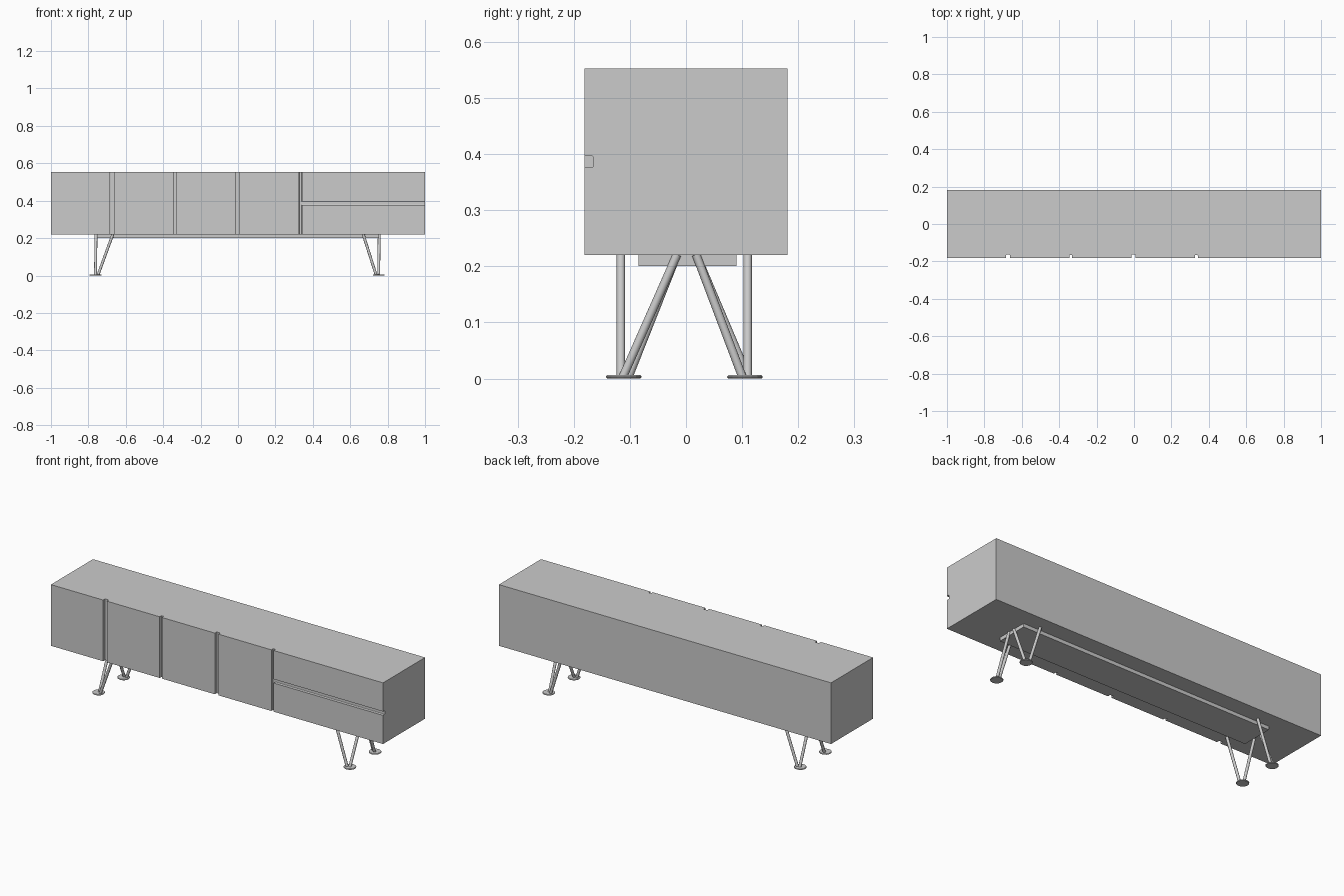
import bpy
from mathutils import Vector

if "Cube" in bpy.data.objects:
    bpy.data.objects.remove(bpy.data.objects["Cube"])


def box(name, lo, hi, bevel=0.0):
    lo, hi = Vector(lo), Vector(hi)
    bpy.ops.mesh.primitive_cube_add(size=1, location=(lo + hi) / 2)
    ob = bpy.context.object
    ob.name = name
    ob.scale = hi - lo
    bpy.ops.object.transform_apply(location=True, rotation=True, scale=True)
    if bevel:
        m = ob.modifiers.new("bevel", 'BEVEL')
        m.width, m.segments = bevel, 2
        bpy.ops.object.modifier_apply(modifier=m.name)
    return ob


def cut(target, cutter):
    m = target.modifiers.new("groove", 'BOOLEAN')
    m.operation, m.solver, m.object = 'DIFFERENCE', 'EXACT', cutter
    bpy.context.view_layer.objects.active = target
    bpy.ops.object.modifier_apply(modifier=m.name)
    bpy.data.objects.remove(cutter)


def tube(name, a, b, r):
    a, b = Vector(a), Vector(b)
    d = b - a
    bpy.ops.mesh.primitive_cylinder_add(vertices=16, radius=r, depth=d.length,
                                        location=(a + b) / 2,
                                        rotation=d.to_track_quat('Z', 'Y').to_euler())
    ob = bpy.context.object
    ob.name = name
    bpy.ops.object.shade_smooth_by_angle()


# Cabinet body with door gaps and finger-pull grooves cut into the front
Z0, Z1, FRONT, BACK = 0.22, 0.553, -0.181, 0.181
body = box("cabinet_body", (-1, FRONT, Z0), (1, BACK, Z1))
for x, half, depth in ((-0.674, 0.011, 0.017), (-0.338, 0.007, 0.0165),
                       (-0.002, 0.011, 0.017), (0.334, 0.007, 0.0165)):
    cut(body, box("groove_cutter", (x - half, FRONT - 0.05, Z0 - 0.05),
                  (x + half, FRONT + depth, Z1 + 0.05), 0.003))
# Horizontal pull between the two drawers
cut(body, box("drawer_cutter", (0.336, FRONT - 0.05, 0.376),
              (1.05, FRONT + 0.0155, 0.397), 0.003))

# Base plate under the cabinet
box("base_plate", (-0.755, -0.085, 0.201), (0.755, 0.09, Z0))

# Four feet, each with two tubes rising in a V
TOP = Z0 + 0.001
for side, sx, foot_x in (("left", -1, -0.762), ("right", 1, 0.752)):
    for end, sy, foot_y in (("front", -1, -0.111), ("back", 1, 0.105)):
        tag = f"{end}_{side}"
        bpy.ops.mesh.primitive_cylinder_add(vertices=16, radius=0.0315, depth=0.006,
                                            location=(foot_x, foot_y, 0.003))
        foot = bpy.context.object
        foot.name = f"{tag}_foot"
        m = foot.modifiers.new("bevel", 'BEVEL')
        m.width, m.segments, m.limit_method, m.angle_limit = 0.002, 1, 'ANGLE', 1.0
        tube(f"{tag}_side_strut", (foot_x - sx * 0.014, foot_y + sy * 0.005, 0.004),
             (sx * 0.669, foot_y + sy * 0.005, TOP), 0.0075)
        # left struts land slightly further back than the right ones
        base_y = foot_y + (0.009 if sx < 0 else -0.001) - (0.004 if sy > 0 else 0)
        tube(f"{tag}_inner_strut", (foot_x, base_y, 0.004),
             (foot_x + 0.003, 0.001 + sy * 0.017, TOP), 0.0075)
